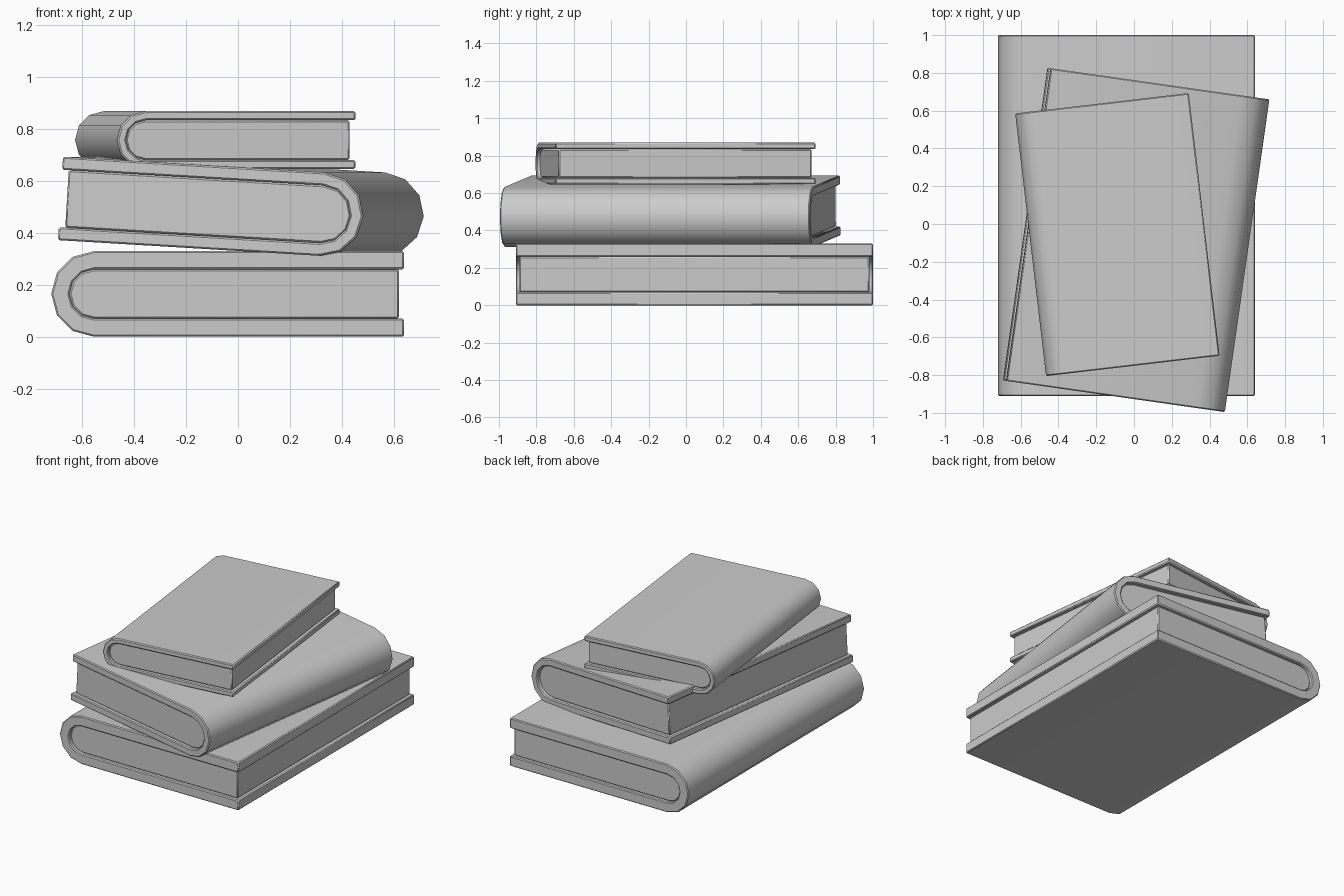
import bpy, bmesh
from math import radians, sin, cos, pi

if "Cube" in bpy.data.objects:
    bpy.data.objects.remove(bpy.data.objects["Cube"])


def extrude_profile(name, pts, length, bevel, loc, rot):
    """Extrude an (x, z) outline along y, centred on the origin."""
    bm = bmesh.new()
    face = bm.faces.new([bm.verts.new((x, -length / 2, z)) for x, z in pts])
    new = bmesh.ops.extrude_face_region(bm, geom=[face])["geom"]
    bmesh.ops.translate(bm, vec=(0, length, 0),
                        verts=[v for v in new if isinstance(v, bmesh.types.BMVert)])
    bmesh.ops.recalc_face_normals(bm, faces=bm.faces)
    mesh = bpy.data.meshes.new(name)
    bm.to_mesh(mesh)
    bm.free()
    ob = bpy.data.objects.new(name, mesh)
    bpy.context.collection.objects.link(ob)
    ob.location, ob.rotation_euler = loc, rot
    mod = ob.modifiers.new("edge_softening", "BEVEL")
    mod.width, mod.segments = bevel, 1
    mod.limit_method, mod.angle_limit = "ANGLE", radians(50)
    bpy.ops.object.select_all(action="DESELECT")
    ob.select_set(True)
    bpy.context.view_layer.objects.active = ob
    bpy.ops.object.shade_smooth_by_angle(angle=radians(35))
    return ob


def rounded_end(cx, r):
    """Half circle in six steps, from top to bottom, bulging to -x."""
    return [(cx - r * sin(i * pi / 6), r * cos(i * pi / 6)) for i in range(7)]


def book(name, width, length, height, board, inset, loc, yaw, tilt=0, side=1):
    """side = 1 puts the spine at -x, side = -1 at +x."""
    r, half = height / 2, width / 2
    inner = r - board
    cx = -half + r
    rot = (0, radians(tilt), radians(yaw))
    outer_arc, inner_arc = rounded_end(cx, r), rounded_end(cx, inner)

    # Wrap-around cover: C-shaped outline
    cover = ([(half, r)] + outer_arc + [(half, -r), (half, -inner)]
             + inner_arc[::-1] + [(half, inner)])
    # Page block: set back from the cover on three sides
    pages = [(half - inset, inner)] + inner_arc + [(half - inset, -inner)]

    extrude_profile(name + "_cover", [(side * x, z) for x, z in cover],
                    length, 0.006, loc, rot)
    extrude_profile(name + "_pages", [(side * x, z) for x, z in pages],
                    length - 2 * inset, 0.006, loc, rot)


# Stack of three books, bottom to top
book("bottom_book", 1.36, 1.91, 0.33, 0.07, 0.02, (-0.04, 0.045, 0.165), 0)
book("middle_book", 1.18, 1.672, 0.322, 0.05, 0.022, (0.016, -0.085, 0.498), -8.1, 3.4, -1)
book("top_book", 0.925, 1.40, 0.223, 0.035, 0.02, (-0.088, -0.056, 0.758), 6.7)
